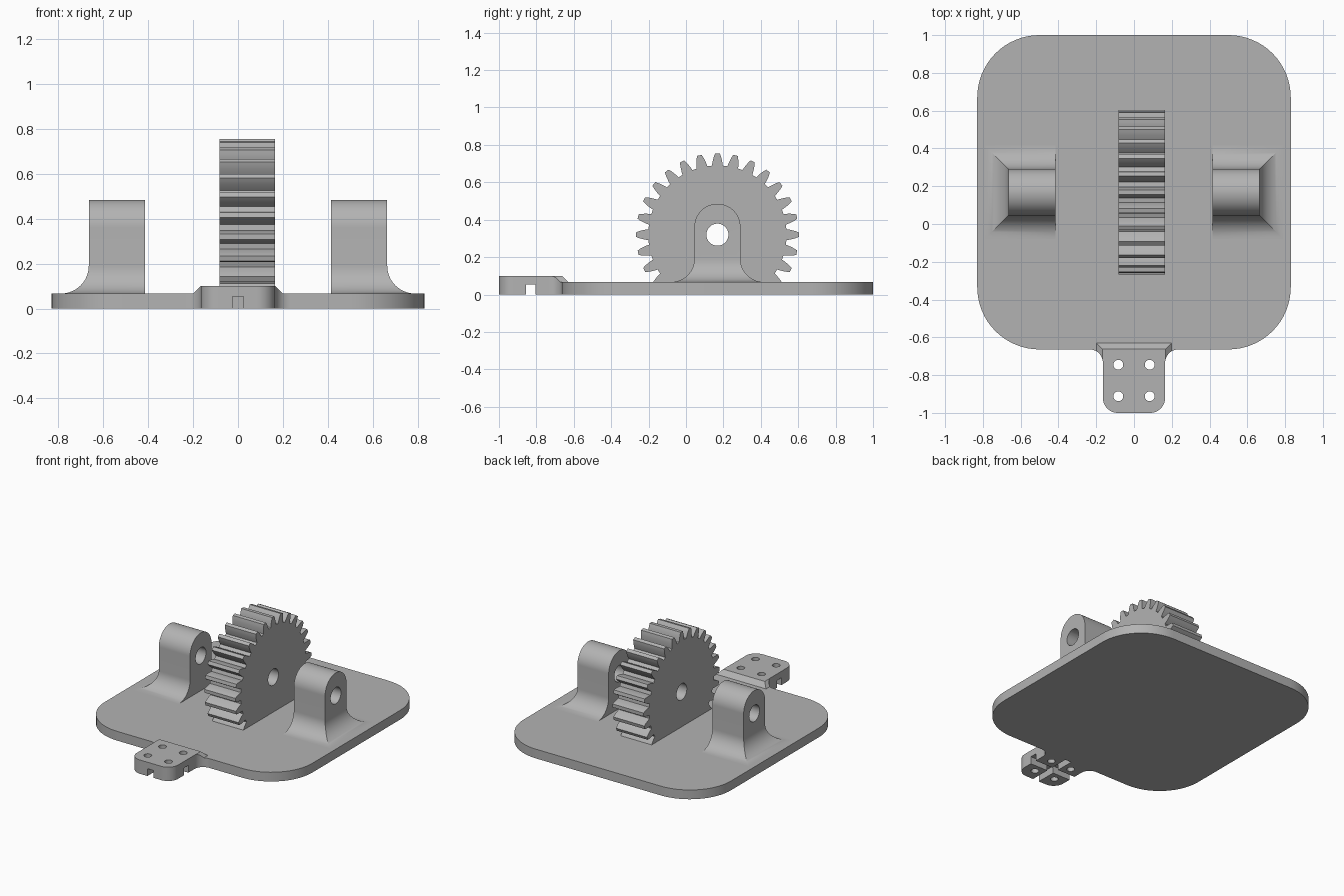
import bpy, bmesh
from math import sin, cos, pi, radians, sqrt

cube = bpy.data.objects.get("Cube")
if cube:
    bpy.data.objects.remove(cube, do_unlink=True)

grey = bpy.data.materials.new("plain grey")
grey.use_nodes = True
grey.diffuse_color = (0.45, 0.45, 0.45, 1)
grey.node_tree.nodes["Principled BSDF"].inputs["Base Color"].default_value = (0.45, 0.45, 0.45, 1)

AXLE_Y, AXLE_Z, BORE = 0.168, 0.32, 0.059
PLATE_TOP, TAB_TOP = 0.067, 0.1


def loft(name, rings):
    """Closed solid through rings that share a point count."""
    bm = bmesh.new()
    loops = [[bm.verts.new(p) for p in ring] for ring in rings]
    n = len(loops[0])
    bm.faces.new(loops[0])
    bm.faces.new(loops[-1])
    for a, b in zip(loops, loops[1:]):
        for i in range(n):
            j = (i + 1) % n
            bm.faces.new((a[i], a[j], b[j], b[i]))
    bmesh.ops.recalc_face_normals(bm, faces=bm.faces)
    mesh = bpy.data.meshes.new(name)
    bm.to_mesh(mesh)
    bm.free()
    mesh.materials.append(grey)
    obj = bpy.data.objects.new(name, mesh)
    bpy.context.collection.objects.link(obj)
    return obj


def arc(cx, cy, r, start, end, n=16):
    angles = [radians(start + (end - start) * i / n) for i in range(n + 1)]
    return [(cx + r * cos(a), cy + r * sin(a)) for a in angles]


def prism_z(name, pts, lo, hi):
    return loft(name, [[(x, y, z) for x, y in pts] for z in (lo, hi)])


def prism_x(name, pts, lo, hi):
    return loft(name, [[(x, y, z) for y, z in pts] for x in (lo, hi)])


def rect(x0, x1, y0, y1):
    return [(x0, y0), (x1, y0), (x1, y1), (x0, y1)]


def cut(obj, cutter):
    cutter.hide_render = True
    mod = obj.modifiers.new("cut", "BOOLEAN")
    mod.operation, mod.solver, mod.object = "DIFFERENCE", "EXACT", cutter
    bpy.context.view_layer.objects.active = obj
    bpy.ops.object.modifier_apply(modifier=mod.name)
    bpy.data.objects.remove(cutter, do_unlink=True)


def smooth(obj, angle):
    bpy.ops.object.select_all(action="DESELECT")
    obj.select_set(True)
    bpy.context.view_layer.objects.active = obj
    bpy.ops.object.shade_smooth_by_angle(angle=radians(angle))


def circle(cx, cy, r, n=48):
    return arc(cx, cy, r, 0, 360, n)[:-1]


# Base plate with a filleted tab at the front
outline = (arc(-0.085, -0.92, 0.08, 180, 270) + arc(0.085, -0.92, 0.08, 270, 360)
           + arc(0.235, -0.734, 0.07, 180, 90)
           + arc(0.5, -0.334, 0.33, 270, 360) + arc(0.5, 0.67, 0.33, 0, 90)
           + arc(-0.5, 0.67, 0.33, 90, 180) + arc(-0.5, -0.334, 0.33, 180, 270)
           + arc(-0.235, -0.734, 0.07, 90, 0))
base = prism_z("base_plate", outline, 0, TAB_TOP)

# Lower the plate everywhere except the chamfered raised tab
trim = prism_z("trim", rect(-1.2, 1.2, -1.1, 1.2), PLATE_TOP, 0.2)
wedge = []
for z in (0.034, 0.133):
    grow = TAB_TOP - z
    w = 0.166 + grow
    wedge.append([(x, y, z) for x, y in rect(-w, w, -1.3, -0.663 + grow)])
wedge_obj = loft("wedge", wedge)
cut(trim, wedge_obj)
cut(base, trim)

# Screw holes and crossed grooves in the tab
for x in (-0.083, 0.083):
    for y in (-0.912, -0.745):
        cut(base, prism_z("screw_hole", circle(x, y, 0.026, 32), -0.1, 0.2))
cut(base, prism_z("groove_long", rect(-0.025, 0.025, -1.1, -0.67), -0.1, 0.053))
cut(base, prism_z("groove_cross", rect(-0.3, 0.3, -0.855, -0.804), -0.1, 0.053))
smooth(base, 25)

# Gear, sunk into the plate
TEETH = 28
tooth = [(0.37, -4.5), (0.383, -4.1), (0.405, -3.2), (0.42, -2.5), (0.435, -1.6)]
tooth += [(r, -a) for r, a in reversed(tooth)]
gear_pts = []
for i in range(TEETH):
    for r, a in tooth:
        t = radians(360 * i / TEETH + a)
        gear_pts.append((AXLE_Y + r * sin(t), AXLE_Z + r * cos(t)))
gear = prism_x("gear", gear_pts, -0.083, 0.165)
cut(gear, prism_z("gear_floor", rect(-1, 1, -1, 1), -0.5, 0.04))
cut(gear, prism_x("gear_bore", circle(AXLE_Y, AXLE_Z, BORE), -0.5, 0.5))
smooth(gear, 18)

# Axle supports: flared foot, straight shaft, round top
INNER, OUTER, HALF, FLARE, TOP = 0.415, 0.665, 0.123, 0.124, 0.485
sections = [(0.04, FLARE)]
for i in range(17):
    a = pi / 2 * i / 16
    sections.append((PLATE_TOP + FLARE * (1 - cos(a)), FLARE * (1 - sin(a))))
profile = [(z, OUTER + d, HALF + d) for z, d in sections]
for i in range(24):
    a = pi / 2 * i / 24
    profile.append((TOP - HALF + HALF * sin(a), OUTER, HALF * cos(a)))
profile.append((TOP, OUTER, 0.002))
for side, label in ((1, "left"), (-1, "right")):
    support = loft(label + "_support", [
        [(side * x, y, z) for x, y in rect(INNER, out, AXLE_Y - h, AXLE_Y + h)]
        for z, out, h in profile])
    cut(support, prism_x("axle_hole", circle(AXLE_Y, AXLE_Z, BORE), -1, 1))
    smooth(support, 25)
